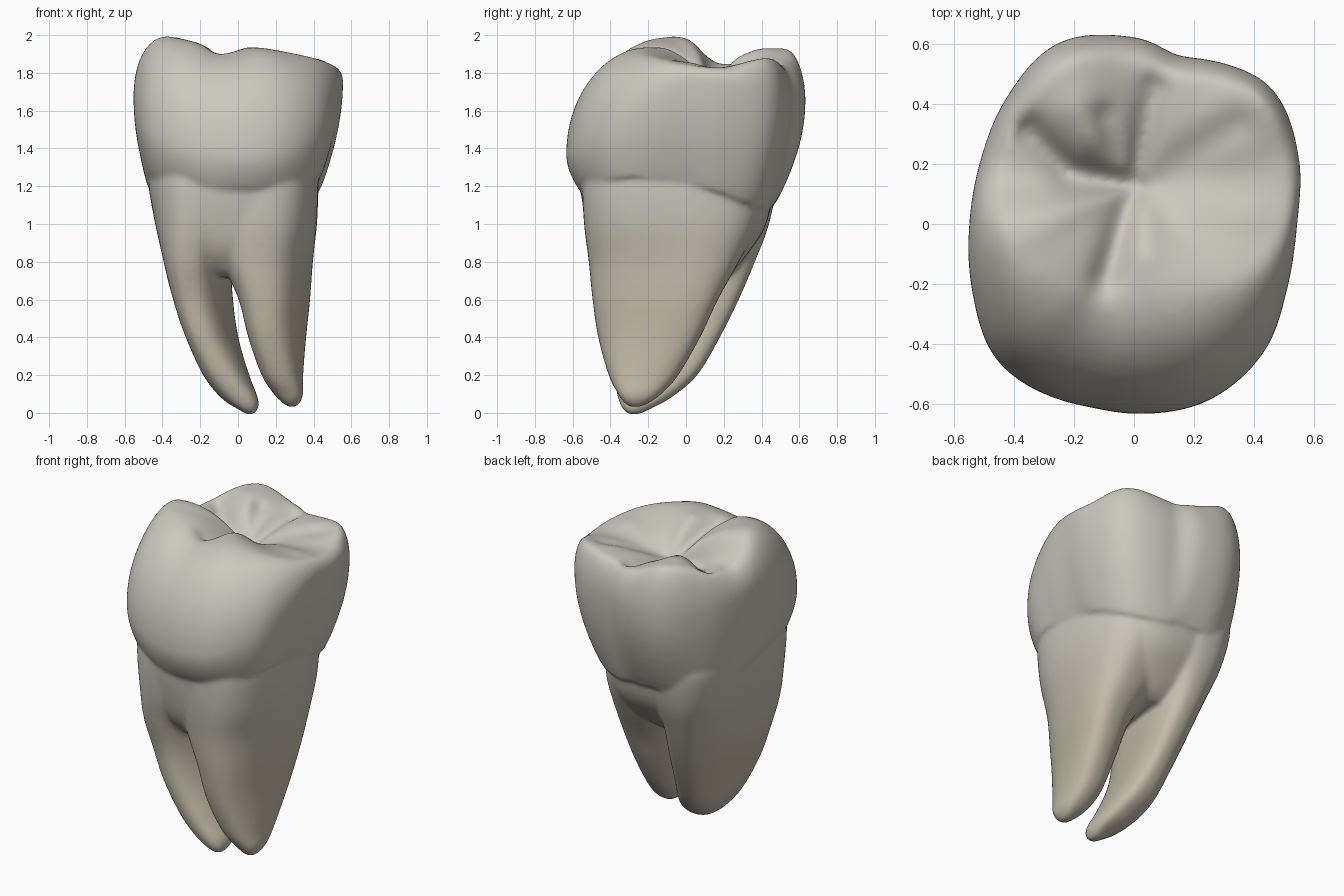
import bpy, bmesh, math
from mathutils import Vector
from mathutils.geometry import intersect_point_line

if "Cube" in bpy.data.objects:
    bpy.data.objects.remove(bpy.data.objects["Cube"])


def spline(pts, t, cyclic):
    """Catmull-Rom through tuples; t counts in points."""
    n, i = len(pts), math.floor(t)
    f = t - i
    pick = (lambda k: pts[k % n]) if cyclic else (lambda k: pts[max(0, min(n - 1, k))])
    out = []
    for a, b, c, d in zip(pick(i - 1), pick(i), pick(i + 1), pick(i + 2)):
        out.append(b + 0.5 * f * (c - a + f * (2*a - 5*b + 4*c - d + f * (3*(b - c) + d - a))))
    return out


def skin(bm, rings):
    """Closed skin over a stack of equal rings."""
    rows = [[bm.verts.new(p) for p in r] for r in rings]
    n = len(rows[0])
    for a, b in zip(rows, rows[1:]):
        for j in range(n):
            k = (j + 1) % n
            bm.faces.new((a[j], a[k], b[k], b[j]))
    bm.faces.new(rows[0][::-1])
    bm.faces.new(rows[-1])


# Crown outlines: (radius, height) every 22.5 degrees from +x
neck = [(.43, 1.22), (.465, 1.17), (.49, 1.10), (.475, 1.08), (.47, 1.11), (.495, 1.10),
        (.51, 1.11), (.495, 1.17), (.485, 1.22), (.515, 1.25), (.58, 1.24), (.575, 1.20),
        (.565, 1.18), (.575, 1.20), (.555, 1.24), (.47, 1.25)]
belly = [(.545, 1.75), (.595, 1.75), (.645, 1.68), (.605, 1.65), (.625, 1.65), (.655, 1.65),
         (.60, 1.65), (.555, 1.68), (.55, 1.70), (.585, 1.60), (.645, 1.48), (.64, 1.40),
         (.635, 1.37), (.64, 1.40), (.61, 1.50), (.555, 1.65)]
rim = [(.49, 1.845), (.53, 1.83), (.58, 1.88), (.52, 1.86), (.53, 1.86), (.565, 1.93),
       (.51, 1.895), (.46, 1.85), (.40, 1.98), (.37, 1.985), (.31, 1.955), (.24, 1.91),
       (.21, 1.92), (.23, 1.935), (.28, 1.92), (.40, 1.885)]
# Vertical grooves on the crown wall: angle, depth, width in degrees
wall_grooves = [(76, .025, 8), (257, .008, 9)]

# Chewing-surface grooves (positive) and ridges (negative): start, end, depth, width
pit = Vector((0, .12, 1.77))
grooves = [((0, .12), (-.10, -.18), .04, .05), ((0, .12), (.07, .45), .04, .05),
           ((0, .14), (-.20, .17), .05, .06), ((-.22, .18), (-.35, .31), .06, .055),
           ((.02, .14), (.34, .33), .025, .06), ((-.05, .2), (-.1, .36), .03, .04),
           ((.03, -.10), (.02, .04), -.02, .06), ((-.2, .38), (-.15, .30), -.015, .06),
           ((.38, .03), (.2, .06), -.015, .07)]


def groove_depth(p):
    q, total = Vector((p.x, p.y)), 0
    for a, b, depth, width in grooves:
        a, b = Vector(a), Vector(b)
        _, u = intersect_point_line(q, a, b)
        d = (q - a.lerp(b, max(0, min(1, u)))).length
        g = depth * math.exp(-(d / width) ** 2)
        total = max(total, g) if g > 0 else total + g
    return total


bm = bmesh.new()

# Crown: neck up to belly, over the cusps, down into the central pit
N = 128
low, wall, top = 9, 14, 24
rings = [[] for _ in range(low + wall + top)]
for j in range(N):
    deg = 360 * j / N
    ang = math.radians(deg)
    dent = sum(d * math.exp(-((deg - c) / w) ** 2) for c, d, w in wall_grooves)
    pts = []
    for ring, k in ((neck, 0), (belly, 1), (rim, 1)):
        r, z = spline(ring, 16 * j / N, True)
        r -= dent * k
        pts.append(Vector((r * math.cos(ang), r * math.sin(ang), z)))
    n, b, m = pts
    for i in range(low):
        t = i / low
        p = n.lerp(b, math.sin(t * math.pi / 2) ** .9)
        p.z = n.z + (b.z - n.z) * t
        rings[i].append(p)
    for i in range(wall):
        t = i / wall
        p = b.lerp(m, 1 - math.cos(t * math.pi / 2))
        p.z = b.z + (m.z - b.z) * math.sin(t * math.pi / 2)
        p.z -= groove_depth(p) * t * t
        rings[low + i].append(p)
    for i in range(top):
        s = 1 - .97 * i / (top - 1)
        p = pit.lerp(m, s)
        p.z = pit.z + (m.z - pit.z) * math.sin(s * math.pi / 2)
        p.z -= groove_depth(p)
        rings[low + wall + i].append(p)
skin(bm, rings)

# Root sections: z, left, right, front, back, skew of the back towards +x
trunk = [(1.32, -.45, .40, -.53, .44, 0), (1.22, -.475, .425, -.56, .47, 0),
         (1.0, -.43, .41, -.53, .425, 0), (.86, -.36, .36, -.49, .34, 0),
         (.76, -.24, .20, -.42, .26, 0), (.72, -.20, .10, -.36, .20, 0)]
left_root = [(1.32, -.45, .08, -.52, .46, 0), (1.22, -.475, .10, -.54, .48, 0),
             (1.0, -.45, .05, -.52, .44, .02), (.8, -.415, -.01, -.48, .365, .05),
             (.6, -.365, -.005, -.43, .28, .06), (.4, -.295, .02, -.41, .18, .05),
             (.2, -.195, .07, -.385, .06, .02), (.08, -.09, .105, -.36, -.08, 0),
             (.02, .0, .105, -.335, -.19, 0), (-.01, .05, .08, -.30, -.25, 0)]
right_root = [(1.32, -.18, .40, -.53, .40, 0), (1.22, -.20, .425, -.55, .42, 0),
              (1.0, -.17, .43, -.54, .38, .02), (.8, -.11, .42, -.515, .28, .05),
              (.6, -.02, .405, -.495, .17, .06), (.4, .035, .38, -.465, .075, .05),
              (.2, .115, .355, -.41, -.04, .02), (.1, .19, .345, -.36, -.13, 0),
              (.05, .24, .325, -.325, -.20, 0), (.03, .27, .30, -.29, -.25, 0)]


def section(z, x0, x1, y0, y1, skew, e=2 / 2.6):
    ring = []
    for j in range(48):
        a = 2 * math.pi * j / 48
        c = math.copysign(abs(math.cos(a)) ** e, math.cos(a))
        s = math.copysign(abs(math.sin(a)) ** e, math.sin(a))
        ring.append(((x0 + x1) / 2 + ((x1 - x0) / 2 - .7 * skew) * c + skew * s,
                     (y0 + y1) / 2 + (y1 - y0) / 2 * s, z))
    return ring


# Roots: trunk and two tapering roots
for part in (trunk, left_root, right_root):
    steps = (len(part) - 1) * 5
    skin(bm, [section(*spline(part, i / 5, False)) for i in range(steps, -1, -1)])

# Fuse crown and roots into one smooth skin
bmesh.ops.recalc_face_normals(bm, faces=bm.faces)
me = bpy.data.meshes.new("tooth")
bm.to_mesh(me)
bm.free()
tooth = bpy.data.objects.new("tooth", me)
bpy.context.collection.objects.link(tooth)
mod = tooth.modifiers.new("fuse", 'REMESH')
mod.mode, mod.voxel_size, mod.use_smooth_shade = 'VOXEL', .012, True
mod = tooth.modifiers.new("soften", 'SMOOTH')
mod.factor, mod.iterations = .5, 14
fused = bpy.data.meshes.new_from_object(tooth.evaluated_get(bpy.context.evaluated_depsgraph_get()))
tooth.modifiers.clear()
tooth.data = fused

# Colour: grey crown shading to tan at the root tips
fused.materials.clear()
bands = 12
crown_colour, tip_colour = Vector((.59, .575, .51)), Vector((.55, .50, .40))
for i in range(bands):
    mat = bpy.data.materials.new(f"enamel_to_root_{i}")
    mat.diffuse_color = (*crown_colour.lerp(tip_colour, i / (bands - 1)), 1)
    mat.use_nodes = True
    mat.node_tree.nodes["Principled BSDF"].inputs["Base Color"].default_value = mat.diffuse_color
    fused.materials.append(mat)
for f in fused.polygons:
    f.use_smooth = True
    f.material_index = max(0, min(bands - 1, int((1.2 - f.center.z) / .7 * bands)))
